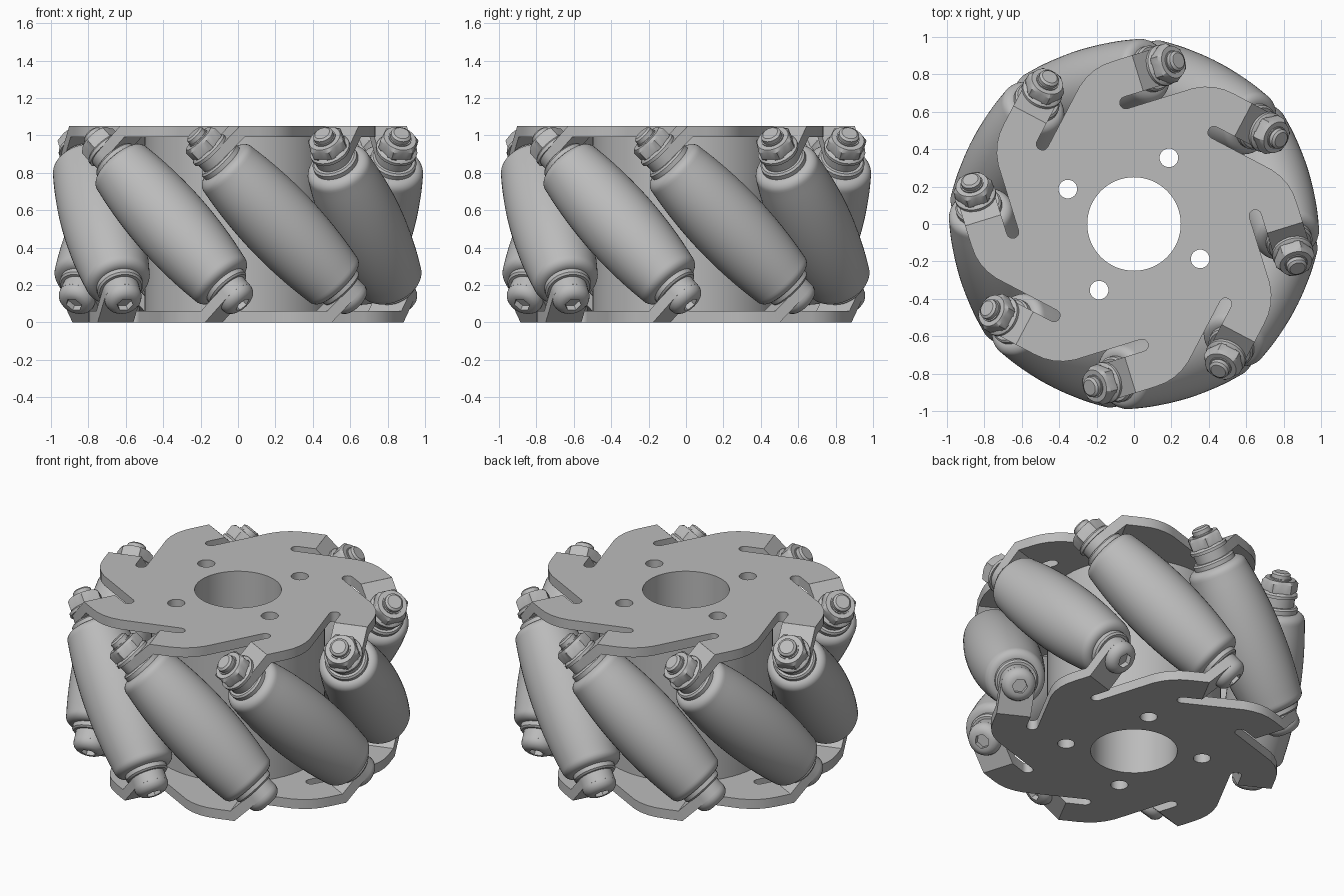
import bpy, bmesh
from math import sin, cos, pi, radians
from mathutils import Matrix

cube = bpy.data.objects.get("Cube")
if cube:
    bpy.data.objects.remove(cube)

COUNT = 8                  # rollers around the wheel
STEP = 2 * pi / COUNT
START = radians(17.2)      # angle of the first roller's centre
MID = 0.525                # half the wheel height
AXIS_R = 0.765             # distance of the roller axes from the centre
BEND = -0.245              # tangential position of the bracket bend
MITER = 0.0124
HALF = 0.03                # half plate thickness

grey = bpy.data.materials.new("mid grey metal")
grey.diffuse_color = (0.5, 0.5, 0.5, 1)
grey.use_nodes = True
grey.node_tree.nodes["Principled BSDF"].inputs["Base Color"].default_value = (0.5, 0.5, 0.5, 1)


def smooth(ob):
    bpy.ops.object.select_all(action='DESELECT')
    ob.select_set(True)
    bpy.context.view_layer.objects.active = ob
    bpy.ops.object.shade_smooth_by_angle(angle=radians(28))


def add(name, mesh, matrix):
    ob = bpy.data.objects.new(name, mesh)
    bpy.context.collection.objects.link(ob)
    ob.matrix_world = matrix
    return ob


def lathe(name, profile, segs=24):
    """Spin (radius, height[, 'hex']) rings around z; hex rings are six-sided."""
    bm = bmesh.new()
    rings = []
    for r, z, *shape in profile:
        ring = []
        for i in range(segs):
            a = 2 * pi * i / segs
            k = cos(pi / 6) / cos(a % (pi / 3) - pi / 6) if shape else 1
            ring.append(bm.verts.new((r * k * cos(a), r * k * sin(a), z)))
        rings.append(ring)
    for low, high in zip(rings, rings[1:]):
        for i in range(segs):
            j = (i + 1) % segs
            bm.faces.new((low[i], low[j], high[j], high[i]))
    bm.faces.new(rings[0][::-1])
    bm.faces.new(rings[-1])
    bmesh.ops.recalc_face_normals(bm, faces=bm.faces)
    mesh = bpy.data.meshes.new(name)
    bm.to_mesh(mesh)
    bm.free()
    mesh.materials.append(grey)
    return mesh


def circle(r, x=0, y=0, n=64):
    return [(x + r * cos(2 * pi * i / n), y + r * sin(2 * pi * i / n)) for i in range(n)]


def sheet(name, outlines, half):
    """Flat filled outline with holes, thickened evenly to both sides."""
    curve = bpy.data.curves.new(name, 'CURVE')
    curve.dimensions = '2D'
    curve.fill_mode = 'BOTH'
    curve.extrude = half
    for pts in outlines:
        sp = curve.splines.new('POLY')
        sp.points.add(len(pts) - 1)
        for p, (x, y) in zip(sp.points, pts):
            p.co = (x, y, 0, 1)
        sp.use_cyclic_u = True
    ob = add(name, curve, Matrix())
    bpy.context.view_layer.update()
    mesh = bpy.data.meshes.new_from_object(ob.evaluated_get(bpy.context.evaluated_depsgraph_get()))
    bpy.data.objects.remove(ob)
    mesh.name = name
    mesh.materials.clear()
    mesh.materials.append(grey)
    bm = bmesh.new()
    bm.from_mesh(mesh)
    bmesh.ops.remove_doubles(bm, verts=bm.verts, dist=0.0001)
    bmesh.ops.recalc_face_normals(bm, faces=bm.faces)
    bm.to_mesh(mesh)
    bm.free()
    return mesh


# Pinwheel outline: one tooth and one relief slot, repeated round the wheel
slot_end = [(0.6325 + 0.0325 * cos(a), -0.15 + 0.0325 * sin(a))
            for a in (pi * (1 - i / 8) for i in range(9))]
tooth = slot_end + [(0.665, BEND - MITER), (0.865, BEND - MITER), (0.865, -0.15),
                    (0.861, -0.09), (0.848, -0.04), (0.825, 0.01), (0.79, 0.059)]
outline = []
for k in range(COUNT):
    c, s = cos(k * STEP), sin(k * STEP)
    outline += [(r * c - t * s, r * s + t * c) for r, t in tooth]
holes = [circle(0.25)]
for k in range(4):
    a = pi / 4 + k * pi / 2
    holes.append(circle(0.05, 0.4 * cos(a), 0.4 * sin(a), 24))

# Side plates and hub
turn = Matrix.Rotation(START, 4, 'Z')
lift = Matrix.Translation((0, 0, MID))
flip = Matrix.Rotation(pi, 4, 'X')
plate = sheet("side_plate", [outline] + holes, HALF)
raise_plate = Matrix.Translation((0, 0, MID - HALF))
smooth(add("top_plate", plate, turn @ lift @ raise_plate))
add("bottom_plate", plate, turn @ lift @ flip @ raise_plate)
hub = sheet("hub", [circle(0.5)] + holes, MID - 2 * HALF)
smooth(add("hub", hub, turn @ lift))

# Bent bracket: round end on the roller axis, straight sides up to the bend
end = [(0.1 * cos(a), 0.1 * sin(a)) for a in (pi + pi * i / 16 for i in range(17))]
length = 0.177 + MITER
bracket = sheet("bracket", [end + [(0.1, length), (-0.1, length)]], HALF)

# Barrel roller with rounded ends
body = [(0.21 - 0.2 * s * s, s) for s in (-0.41 + 0.82 * i / 16 for i in range(17))]
edge_r = body[-1][0] - 0.05
cap = [(edge_r + 0.05 * cos(a), 0.41 + 0.05 * sin(a)) for a in (pi / 2 * i / 6 for i in range(1, 7))]
roller = lathe("roller", [(r, -z) for r, z in reversed(cap)] + body + cap, 48)
collar = lathe("roller_collar", [(0.115, -0.495), (0.125, -0.485), (0.125, 0.485), (0.115, 0.495)], 32)

# Flanged hex nut with the bolt tip showing
nut = lathe("flange_nut", [
    (0.112, 0.55), (0.112, 0.568), (0.1, 0.578), (0.107, 0.58, 'hex'), (0.107, 0.632, 'hex'),
    (0.088, 0.648), (0.062, 0.648), (0.062, 0.655), (0.055, 0.655), (0.055, 0.678), (0.042, 0.688)])

# Button head with a hex socket
head = lathe("bolt_head", [
    (0.1, 0.55), (0.1, 0.565), (0.093, 0.585), (0.078, 0.6), (0.06, 0.609),
    (0.045, 0.609, 'hex'), (0.045, 0.575, 'hex')])

tilt = Matrix.Translation((AXIS_R, 0, MID)) @ Matrix.Rotation(pi / 4, 4, 'X')
seat = Matrix.Translation((0, 0, 0.523))
for k in range(COUNT):
    frame = Matrix.Rotation(START + k * STEP, 4, 'Z') @ tilt
    parts = [
        add(f"roller_{k + 1}", roller, frame),
        add(f"roller_collar_{k + 1}", collar, frame),
        add(f"nut_{k + 1}", nut, frame),
        add(f"bolt_head_{k + 1}", head, frame @ flip),
        add(f"top_bracket_{k + 1}", bracket, frame @ seat),
        add(f"bottom_bracket_{k + 1}", bracket, frame @ flip @ seat),
    ]
    if k == 0:
        for ob in parts[:5]:
            smooth(ob)
